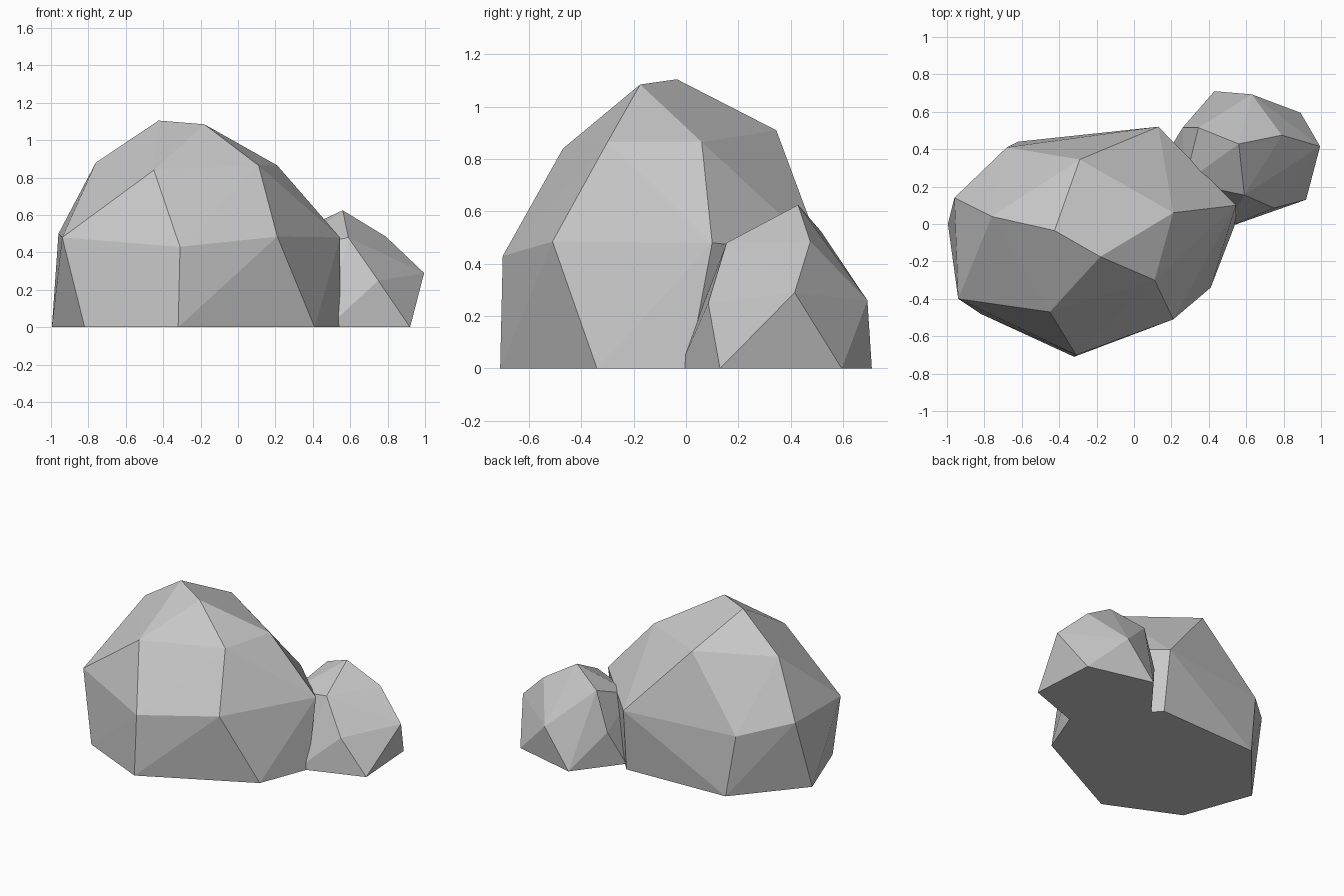
import bpy, bmesh

if "Cube" in bpy.data.objects:
    bpy.data.objects.remove(bpy.data.objects["Cube"])

stone = bpy.data.materials.new("stone grey")
stone.diffuse_color = (0.58, 0.58, 0.58, 1)
stone.use_nodes = True
stone.node_tree.nodes["Principled BSDF"].inputs["Base Color"].default_value = stone.diffuse_color


def boulder(name, corners):
    """Faceted rock: the convex skin around a few chiselled corners."""
    bm = bmesh.new()
    for c in corners:
        bm.verts.new(c)
    res = bmesh.ops.convex_hull(bm, input=bm.verts[:])
    loose = {v for v in res["geom_interior"] + res["geom_unused"]
             if isinstance(v, bmesh.types.BMVert)}
    bmesh.ops.delete(bm, geom=list(loose), context='VERTS')
    # merge the flat underside into one face
    bmesh.ops.dissolve_limit(bm, angle_limit=0.01, verts=bm.verts[:], edges=bm.edges[:])
    bmesh.ops.recalc_face_normals(bm, faces=bm.faces[:])
    mesh = bpy.data.meshes.new(name)
    bm.to_mesh(mesh)
    bm.free()
    mesh.materials.append(stone)
    obj = bpy.data.objects.new(name, mesh)
    bpy.context.collection.objects.link(obj)
    return obj


# large boulder: ground ring, waist ring, shoulder ring, crown
boulder("large_boulder", [
    (-.995, 0, 0), (-.82, -.48, 0), (-.32, -.71, 0), (.41, -.34, 0),
    (.545, .01, 0), (.14, .47, 0), (-.62, .44, 0),
    (-.96, .14, .50), (-.94, -.40, .48), (-.31, -.70, .43), (.21, -.51, .485),
    (.545, .10, .48), (.13, .52, .44), (-.68, .41, .43),
    (-.76, .04, .88), (-.45, -.47, .84), (.11, -.30, .865), (.21, .06, .865),
    (-.29, .345, .91),
    (-.425, -.035, 1.105), (-.18, -.175, 1.085),
])

# small boulder: ground ring, waist ring, shoulder ring, peak
boulder("small_boulder", [
    (.92, .13, 0), (.89, .595, 0), (.43, .71, 0), (.19, .40, 0), (.48, -.025, 0),
    (.995, .415, .29), (.63, .693, .26), (.26, .515, .25), (.75, .085, .25),
    (.79, .475, .485), (.345, .515, .525), (.59, .155, .48), (.27, .22, .41),
    (.56, .428, .625),
])
